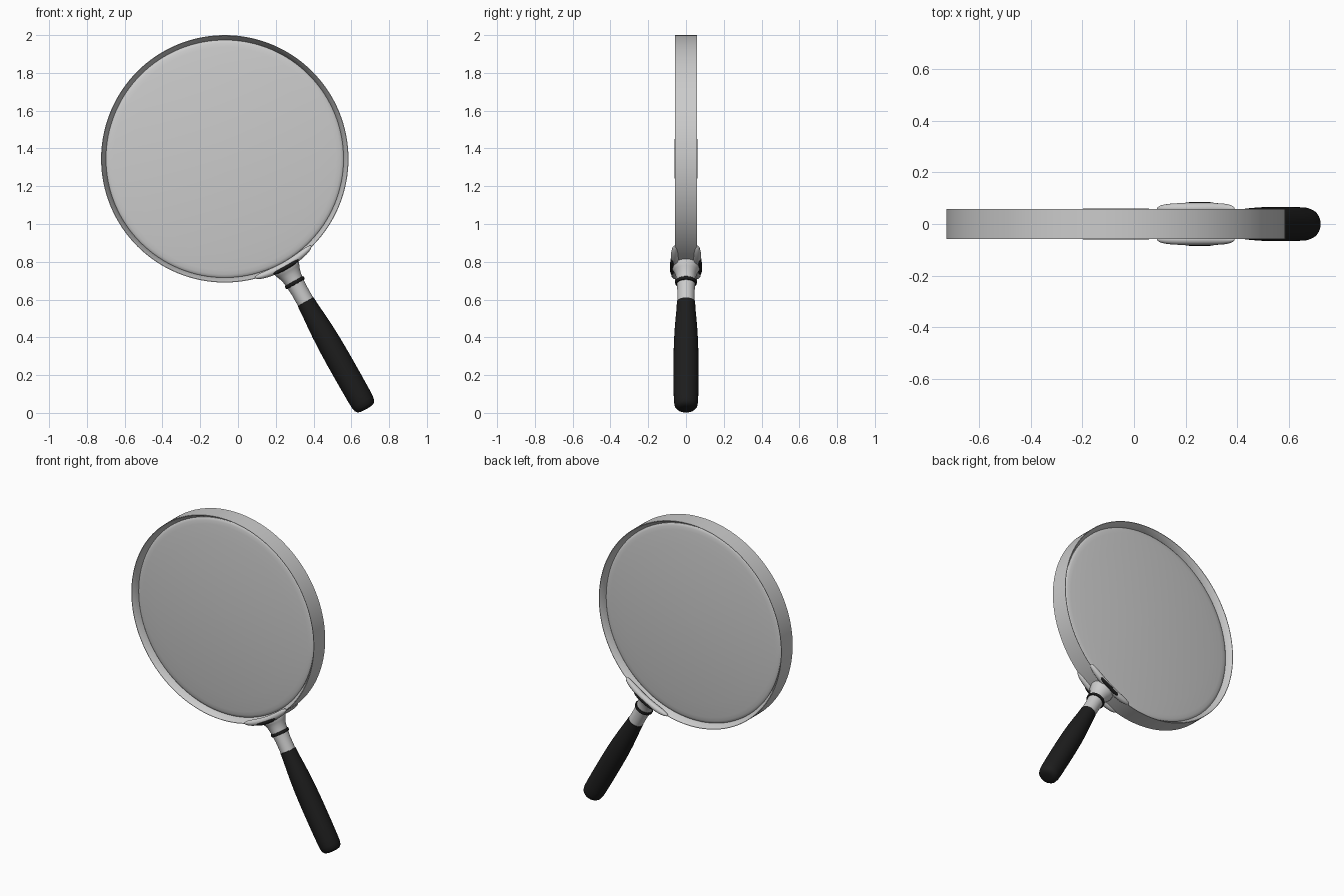
import bpy, bmesh
from math import sin, cos, pi, radians
from mathutils import Matrix, Vector

if "Cube" in bpy.data.objects:
    bpy.data.objects.remove(bpy.data.objects["Cube"])

CX, CZ = -0.07, 1.345              # centre of the lens
TILT = radians(29.5)               # handle angle away from straight down

black = bpy.data.materials.new("black_rubber")
black.diffuse_color = (0.012, 0.012, 0.012, 1)
black.use_nodes = True
black.node_tree.nodes["Principled BSDF"].inputs["Base Color"].default_value = black.diffuse_color

# local z -> lens axis (y)
lens_frame = Matrix.Translation((CX, 0, CZ)) @ Matrix.Rotation(radians(90), 4, 'X')
# local z -> along the handle, local x -> tangent to the ring
u = Vector((sin(TILT), 0, -cos(TILT)))
v = Vector((cos(TILT), 0, sin(TILT)))
handle_frame = Matrix.Translation((CX, 0, CZ)) @ Matrix((v, u.cross(v), u)).transposed().to_4x4()


def finish(name, bm, frame, mat, angle):
    bmesh.ops.remove_doubles(bm, verts=bm.verts, dist=1e-5)
    bmesh.ops.recalc_face_normals(bm, faces=bm.faces)
    me = bpy.data.meshes.new(name)
    bm.to_mesh(me)
    bm.free()
    ob = bpy.data.objects.new(name, me)
    bpy.context.collection.objects.link(ob)
    ob.matrix_world = frame
    if mat:
        me.materials.append(mat)
    bpy.ops.object.select_all(action='DESELECT')
    ob.select_set(True)
    bpy.context.view_layer.objects.active = ob
    bpy.ops.object.shade_smooth_by_angle(angle=radians(angle))
    return ob


def skin(bm, rows, closed_rows):
    """Join rows of closed vertex loops with quads."""
    pairs = list(zip(rows, rows[1:])) + ([(rows[-1], rows[0])] if closed_rows else [])
    for a, b in pairs:
        n = len(a)
        for i in range(n):
            j = (i + 1) % n
            bm.faces.new((a[i], a[j], b[j], b[i]))


def lathe(name, profile, frame, steps=48, closed=False, mat=None, angle=35):
    """Revolve (radius, height[, y stretch]) points round local z."""
    bm = bmesh.new()
    rows = []
    for r, h, *s in profile:
        k = s[0] if s else 1
        rows.append([bm.verts.new((r * cos(2 * pi * i / steps), k * r * sin(2 * pi * i / steps), h))
                     for i in range(steps)])
    skin(bm, rows, closed)
    if not closed:
        for row in (rows[0], rows[-1]):
            bm.faces.new(row)
    return finish(name, bm, frame, mat, angle)


def arc_bar(name, side, r, half, rad, dep, y, mat=None):
    """Rounded bar that follows the ring, tapering at both ends."""
    bm = bmesh.new()
    rows, n, m = [], 24, 16
    for i in range(n + 1):
        t = sin((i / n - 0.5) * pi) * 0.999
        a, k = radians(half) * t, (1 - t ** 4) ** 0.5
        row = []
        for j in range(m):
            b = 2 * pi * j / m
            rr = r + rad * k * cos(b)
            row.append(bm.verts.new((rr * sin(a), side * (y + dep * k * sin(b)), rr * cos(a))))
        rows.append(row)
    skin(bm, rows, False)
    bm.faces.new(rows[0])
    bm.faces.new(rows[-1])
    return finish(name, bm, handle_frame, mat, 50)


# Ring frame: flat outside, sloping inwards to the lens
lathe("ring_frame", [(0.655, -0.058), (0.655, 0.058), (0.652, 0.058),
                     (0.629, 0.022), (0.629, -0.022), (0.652, -0.058)],
      lens_frame, steps=128, closed=True)

# Lens: shallow dome on both faces with a rolled edge
dome = [(0.631, 0.018), (0.624, 0.024), (0.612, 0.028)]
dome += [(r, 0.0605 - 0.0305 * (r / 0.6) ** 2) for r in (0.59, 0.5, 0.4, 0.3, 0.2, 0.1, 0.02)]
lathe("lens", [(r, -h) for r, h in reversed(dome)] + dome, lens_frame, steps=128, angle=60)

# Clips over the front and back rim, each with a black strip
for label, side in (("front", 1), ("back", -1)):
    arc_bar("clip_" + label, side, 0.649, 15.3, 0.02, 0.021, 0.060)
    arc_bar("clip_strip_" + label, side, 0.660, 6.7, 0.011, 0.012, 0.073, black)

# Neck: flared socket narrowing to a tube
lathe("neck", [(0.074, 0.648, 1.0), (0.073, 0.668, 1.0), (0.066, 0.685, 0.95), (0.058, 0.705, 0.95),
               (0.052, 0.73), (0.049, 0.76), (0.046, 0.80), (0.046, 0.885)], handle_frame)

# Black collar on the neck
lathe("neck_collar", [(0.047, 0.743), (0.054, 0.744), (0.057, 0.749), (0.057, 0.757),
                      (0.054, 0.762), (0.046, 0.763)], handle_frame, mat=black, angle=50)

# Handle grip
lathe("handle_grip", [(0.044, 0.868), (0.048, 0.870), (0.051, 0.92), (0.056, 0.98), (0.061, 1.05),
                      (0.0645, 1.13), (0.066, 1.22), (0.066, 1.35), (0.065, 1.44), (0.0635, 1.48),
                      (0.059, 1.503), (0.048, 1.516), (0.03, 1.521), (0.01, 1.522)],
      handle_frame, mat=black, angle=50)
